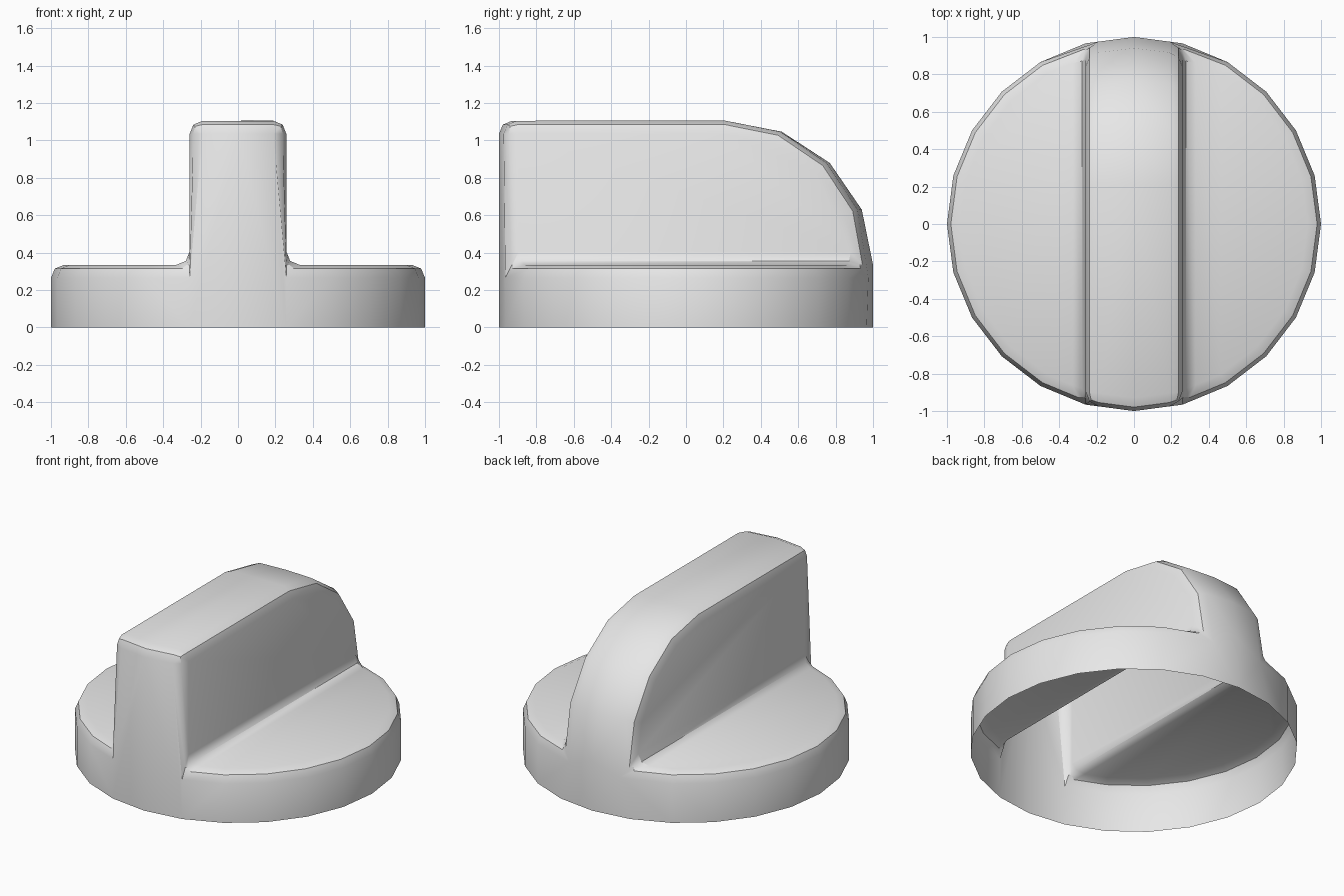
import bpy, bmesh, math

cube = bpy.data.objects.get("Cube")
if cube:
    bpy.data.objects.remove(cube)

BASE_Z = 0.335      # height of the round base
TOP_Z = 1.105       # height of the grip
ARC_Y = 0.21        # where the grip starts to curve down
STEP = math.radians(15)
GRIP_X = math.sin(STEP)

bm = bmesh.new()
cache = {}


def vert(x, y, z):
    key = (round(x, 4), round(y, 4), round(z, 4))
    if key not in cache:
        cache[key] = bm.verts.new(key)
    return cache[key]


def face(points):
    bm.faces.new([vert(*p) for p in points])


def grip_path(x):
    """Grip outline at one x: front top, then over the curve to the back."""
    reach = math.sqrt(1 - x * x)
    path = [(x, -reach, TOP_Z)]
    for i in range(5):
        a = math.radians(22.5 * i)
        path.append((x, ARC_Y + (reach - ARC_Y) * math.sin(a),
                     BASE_Z + (TOP_Z - BASE_Z) * math.cos(a)))
    return path


for side in (-1, 1):
    # Round base: rim wall and flat top on each side of the grip
    rim = [(side * math.sin(STEP * i), -math.cos(STEP * i)) for i in range(1, 12)]
    for (x1, y1), (x2, y2) in zip(rim, rim[1:]):
        face([(x1, y1, 0), (x2, y2, 0), (x2, y2, BASE_Z), (x1, y1, BASE_Z)])
    face([(x, y, BASE_Z) for x, y in rim])

    # Grip: flat side, then the strip over its top and curved back
    xs = side * GRIP_X
    front_y = rim[0][1]
    outer, middle = grip_path(xs), grip_path(0)
    face([(xs, front_y, BASE_Z)] + outer)
    for i in range(len(outer) - 1):
        face([outer[i], outer[i + 1], middle[i + 1], middle[i]])

    # Grip front wall and the short wall below the curved back
    face([(0, -1, 0), (xs, front_y, 0), (xs, front_y, BASE_Z), outer[0], middle[0]])
    face([(0, 1, 0), (xs, -front_y, 0), outer[-1], middle[-1]])

bmesh.ops.recalc_face_normals(bm, faces=bm.faces[:])

# Rounded edges and fillets
sharp = [e for e in bm.edges
         if len(e.link_faces) == 2 and e.calc_face_angle() > math.radians(50)]
bmesh.ops.bevel(bm, geom=sharp, offset=0.07, offset_type='OFFSET', segments=2,
                profile=0.5, affect='EDGES', clamp_overlap=False)
bmesh.ops.recalc_face_normals(bm, faces=bm.faces[:])

mesh = bpy.data.meshes.new("knob")
bm.to_mesh(mesh)
bm.free()
knob = bpy.data.objects.new("knob", mesh)
bpy.context.collection.objects.link(knob)

# Single light grey material
grey = bpy.data.materials.new("light grey")
grey.use_nodes = True
colour = (0.8, 0.8, 0.8, 1)
grey.diffuse_color = colour
grey.node_tree.nodes["Principled BSDF"].inputs["Base Color"].default_value = colour
mesh.materials.append(grey)

bpy.ops.object.select_all(action='DESELECT')
knob.select_set(True)
bpy.context.view_layer.objects.active = knob
bpy.ops.object.shade_smooth_by_angle(angle=math.radians(30))
